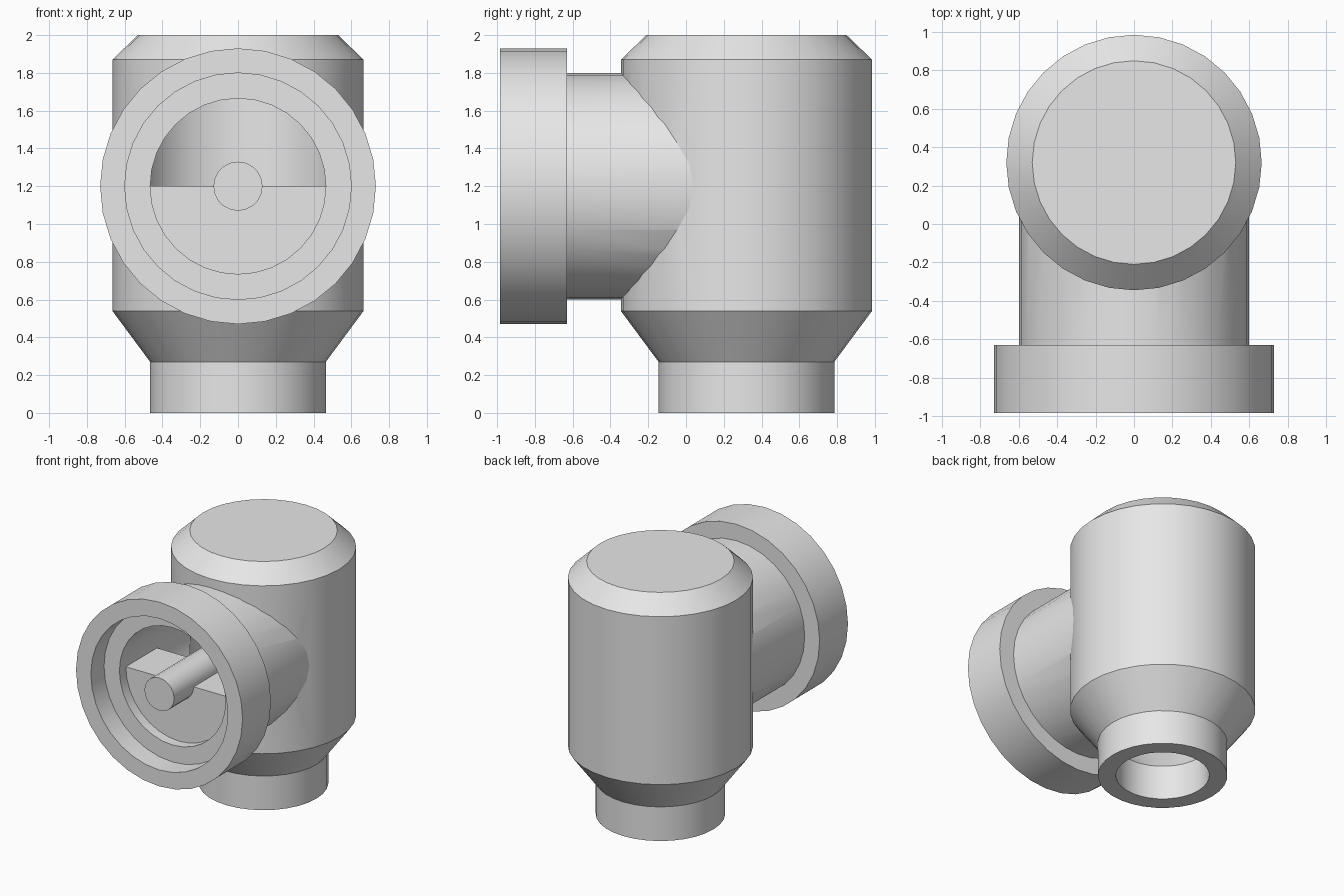
import bpy, bmesh, math
from mathutils import Matrix

cube = bpy.data.objects.get("Cube")
if cube:
    bpy.data.objects.remove(cube, do_unlink=True)

SIDES = 32
AXIS_Y = 0.32      # vertical body axis
PORT_Z = 1.2       # height of the side port axis

grey = bpy.data.materials.new("plain grey")
grey.use_nodes = True
grey.diffuse_color = (0.8, 0.8, 0.8, 1)
grey.node_tree.nodes["Principled BSDF"].inputs["Base Color"].default_value = (0.8, 0.8, 0.8, 1)

UPRIGHT = Matrix.Translation((0, AXIS_Y, 0))
# local z points to the front (-y)
FORWARD = Matrix.Translation((0, 0, PORT_Z)) @ Matrix.Rotation(math.radians(90), 4, 'X')


def finish(name, bm, matrix):
    bmesh.ops.recalc_face_normals(bm, faces=bm.faces)
    bm.transform(matrix)
    mesh = bpy.data.meshes.new(name)
    bm.to_mesh(mesh)
    bm.free()
    mesh.materials.append(grey)
    obj = bpy.data.objects.new(name, mesh)
    bpy.context.collection.objects.link(obj)
    return obj


def lathe(name, profile, matrix, sides=SIDES):
    """Closed solid turned from (radius, height) points."""
    bm = bmesh.new()
    rings = []
    for r, z in profile:
        angles = [2 * math.pi * i / sides for i in range(sides)]
        rings.append([bm.verts.new((r * math.cos(a), r * math.sin(a), z)) for a in angles])
    for low, high in zip(rings, rings[1:]):
        for i in range(sides):
            j = (i + 1) % sides
            bm.faces.new((low[i], low[j], high[j], high[i]))
    bm.faces.new(rings[0][::-1])
    bm.faces.new(rings[-1])
    return finish(name, bm, matrix)


def select(obj):
    bpy.ops.object.select_all(action='DESELECT')
    obj.select_set(True)
    bpy.context.view_layer.objects.active = obj


def combine(target, other, operation):
    other.hide_render = True
    mod = target.modifiers.new(operation.lower(), 'BOOLEAN')
    mod.operation = operation
    mod.solver = 'EXACT'
    mod.object = other
    select(target)
    bpy.ops.object.modifier_apply(modifier=mod.name)
    bpy.data.objects.remove(other, do_unlink=True)


# Outer body with chamfered top and narrowed bottom neck
body = lathe("valve_body", [(0.465, 0), (0.465, 0.27), (0.665, 0.54),
                            (0.665, 1.87), (0.53, 2.0)], UPRIGHT)

# Side pipe with its wide front flange
pipe = lathe("side_pipe", [(0.6, -0.32), (0.6, 0.63), (0.73, 0.63), (0.73, 0.985)], FORWARD)
combine(body, pipe, 'UNION')

# Hollow inside: vertical chamber, then stepped side bore
chamber = lathe("chamber_cutter", [(0.335, -0.1), (0.335, 0.27), (0.53, 0.54),
                                   (0.53, 1.87)], UPRIGHT)
combine(body, chamber, 'DIFFERENCE')
bore = lathe("bore_cutter", [(0.465, -0.32), (0.465, 0.82), (0.6, 0.82), (0.6, 1.1)], FORWARD)
combine(body, bore, 'DIFFERENCE')

# Half-round block filling the lower half of the side bore
bm = bmesh.new()
arc = [math.pi + math.pi * i / (SIDES // 2) for i in range(SIDES // 2 + 1)]
half = bm.faces.new([bm.verts.new((0.467 * math.cos(a), 0.467 * math.sin(a), 0.35)) for a in arc])
extruded = bmesh.ops.extrude_face_region(bm, geom=[half], use_keep_orig=True)
top = [v for v in extruded["geom"] if isinstance(v, bmesh.types.BMVert)]
bmesh.ops.translate(bm, verts=top, vec=(0, 0, 0.39))
block = finish("half_round_block", bm, FORWARD)

# Central rod, flush with the flange front
rod = lathe("center_rod", [(0.13, 0.35), (0.13, 0.985)], FORWARD, 20)

for obj in (body, block, rod):
    select(obj)
    bpy.ops.object.shade_smooth_by_angle(angle=math.radians(25))
